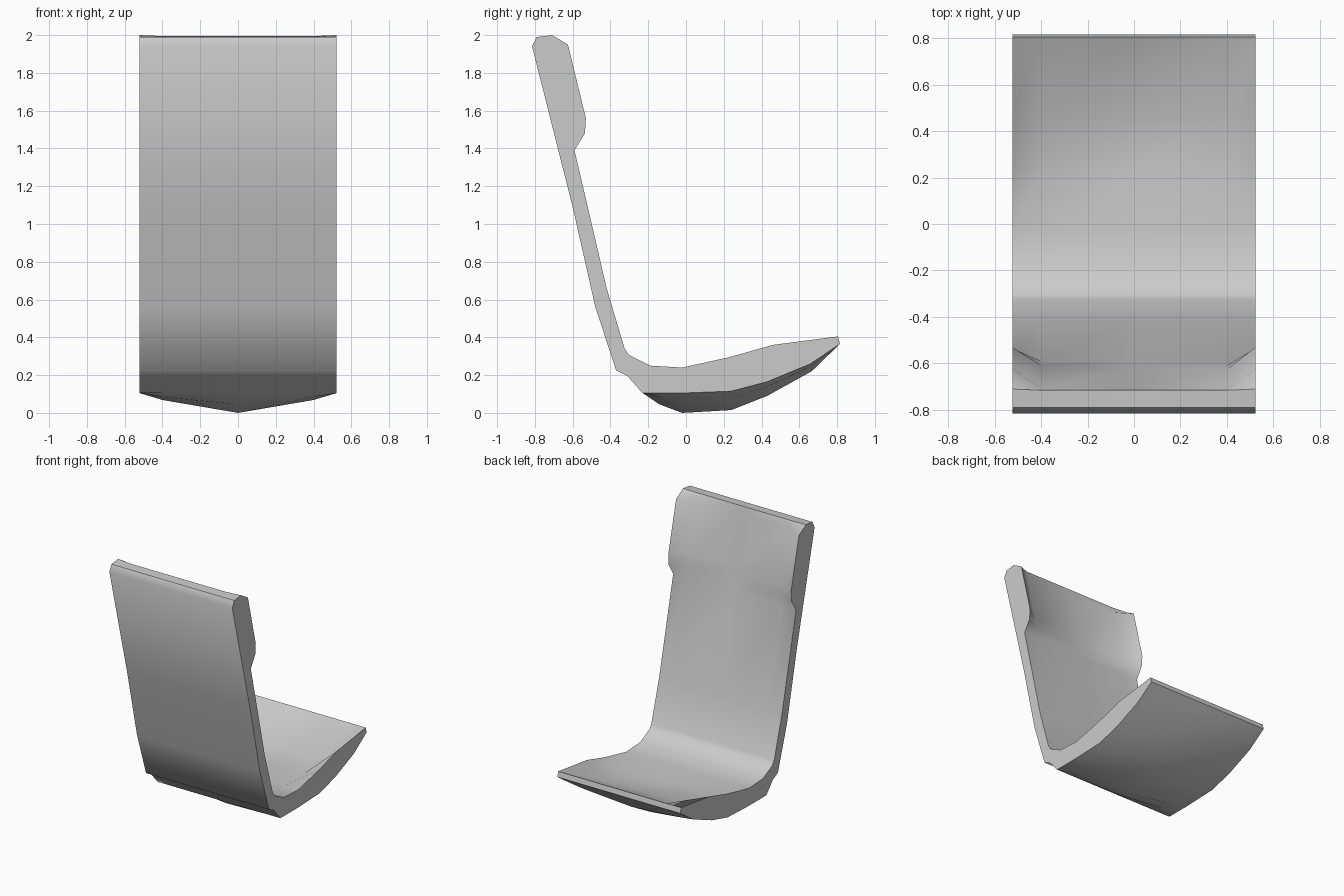
import bpy, bmesh

if "Cube" in bpy.data.objects:
    bpy.data.objects.remove(bpy.data.objects["Cube"])

# Closed side profile: (edge_y, edge_z, mid_y, mid_z, edge share at x = 0.40)
def same(y, z):
    return (y, z, y, z, 0)

profile = [
    # top of the backrest and its side bolsters
    same(-.815, 1.94), same(-.79, 1.99), (-.71, 2.0, -.715, 1.995, 0),
    (-.625, 1.95, -.705, 1.95, 0), (-.53, 1.56, -.625, 1.56, 0),
    (-.535, 1.48, -.608, 1.48, 0), same(-.59, 1.39),
    # front of the backrest down into the seat
    same(-.42, .66), same(-.325, .34), same(-.30, .305),
    same(-.19, .25), same(-.02, .24),
    # dished seat with raised side lips
    (.23, .295, .23, .24, 0), (.46, .36, .46, .247, 0),
    same(.805, .405), same(.815, .365),
    # keeled underside
    (.66, .26, .665, .22, .65), (.43, .165, .43, .09, .65),
    (.24, .115, .24, .015, .65), (-.02, .105, -.02, 0, .65),
    (-.14, .105, -.14, .045, .65), same(-.23, .105),
    # back of the shell
    same(-.31, .195), same(-.37, .225), same(-.48, .56), same(-.60, 1.09),
]

# Skin the profile across the width
bm = bmesh.new()
sections = []
for x in (-.522, -.40, 0, .40, .522):
    ring = []
    for ey, ez, my, mz, share in profile:
        t = 1 if abs(x) > .5 else (share if abs(x) > .3 else 0)
        ring.append(bm.verts.new((x, my + (ey - my) * t, mz + (ez - mz) * t)))
    sections.append(ring)
n = len(profile)
for a, b in zip(sections, sections[1:]):
    for i in range(n):
        j = (i + 1) % n
        bm.faces.new((a[i], a[j], b[j], b[i]))

# Flat side panels
bm.faces.new(sections[0])
bm.faces.new(sections[-1][::-1])
bmesh.ops.recalc_face_normals(bm, faces=bm.faces)

mesh = bpy.data.meshes.new("seat_shell")
bm.to_mesh(mesh)
bm.free()
seat = bpy.data.objects.new("seat_shell", mesh)
bpy.context.collection.objects.link(seat)
bpy.context.view_layer.objects.active = seat
seat.select_set(True)
bpy.ops.object.shade_smooth_by_angle(angle=0.79)
